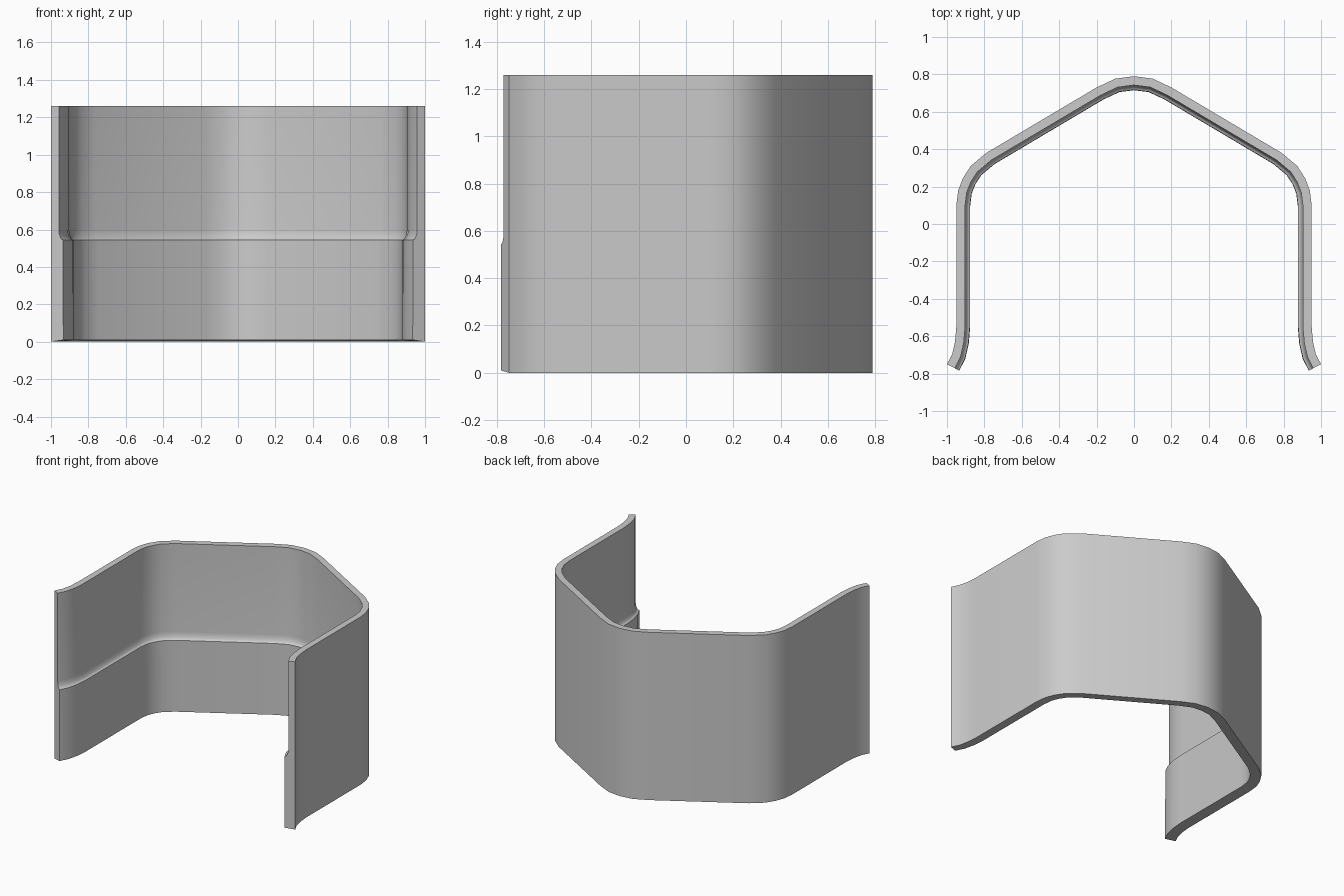
import bpy, bmesh, math
from mathutils import Vector

if "Cube" in bpy.data.objects:
    bpy.data.objects.remove(bpy.data.objects["Cube"])

# Outer plan path of the right half, front tip to rear ridge
half = [(1.0, -0.75), (0.972, -0.695), (0.957, -0.63), (0.95, -0.55), (0.95, 0.10),
        (0.94, 0.18), (0.915, 0.245), (0.873, 0.31), (0.79, 0.38), (0.20, 0.73), (0.10, 0.777)]
path = [Vector(p) for p in half] + [Vector((0, 0.79))]
path += [Vector((-x, y)) for x, y in reversed(half)]

# Wall section: (depth inward, height), thick below and filleted to thin above
section = [(0, 0), (0, 1.26), (0.047, 1.26), (0.047, 0.60), (0.049, 0.578),
           (0.056, 0.558), (0.062, 0.549), (0.072, 0.545), (0.074, 0.01)]


def inward(i):
    """Mitred inward direction at a path point."""
    normals = []
    for a, b in ((i - 1, i), (i, i + 1)):
        if a >= 0 and b < len(path):
            d = (path[b] - path[a]).normalized()
            normals.append(Vector((-d.y, d.x)))
    n = sum(normals, Vector((0, 0))).normalized()
    return n / n.dot(normals[0])


# Sweep the section along the path
bm = bmesh.new()
rings = []
for i, p in enumerate(path):
    n = inward(i)
    rings.append([bm.verts.new((*(p + n * d), z)) for d, z in section])
count = len(section)
for r, s in zip(rings, rings[1:]):
    for j in range(count):
        k = (j + 1) % count
        bm.faces.new((r[j], r[k], s[k], s[j]))
bm.faces.new(rings[0])
bm.faces.new(rings[-1])
bmesh.ops.recalc_face_normals(bm, faces=bm.faces)

mesh = bpy.data.meshes.new("stepped_wall")
bm.to_mesh(mesh)
bm.free()
wall = bpy.data.objects.new("stepped_wall", mesh)
bpy.context.collection.objects.link(wall)
bpy.context.view_layer.objects.active = wall
wall.select_set(True)
bpy.ops.object.shade_smooth_by_angle(angle=math.radians(35))
